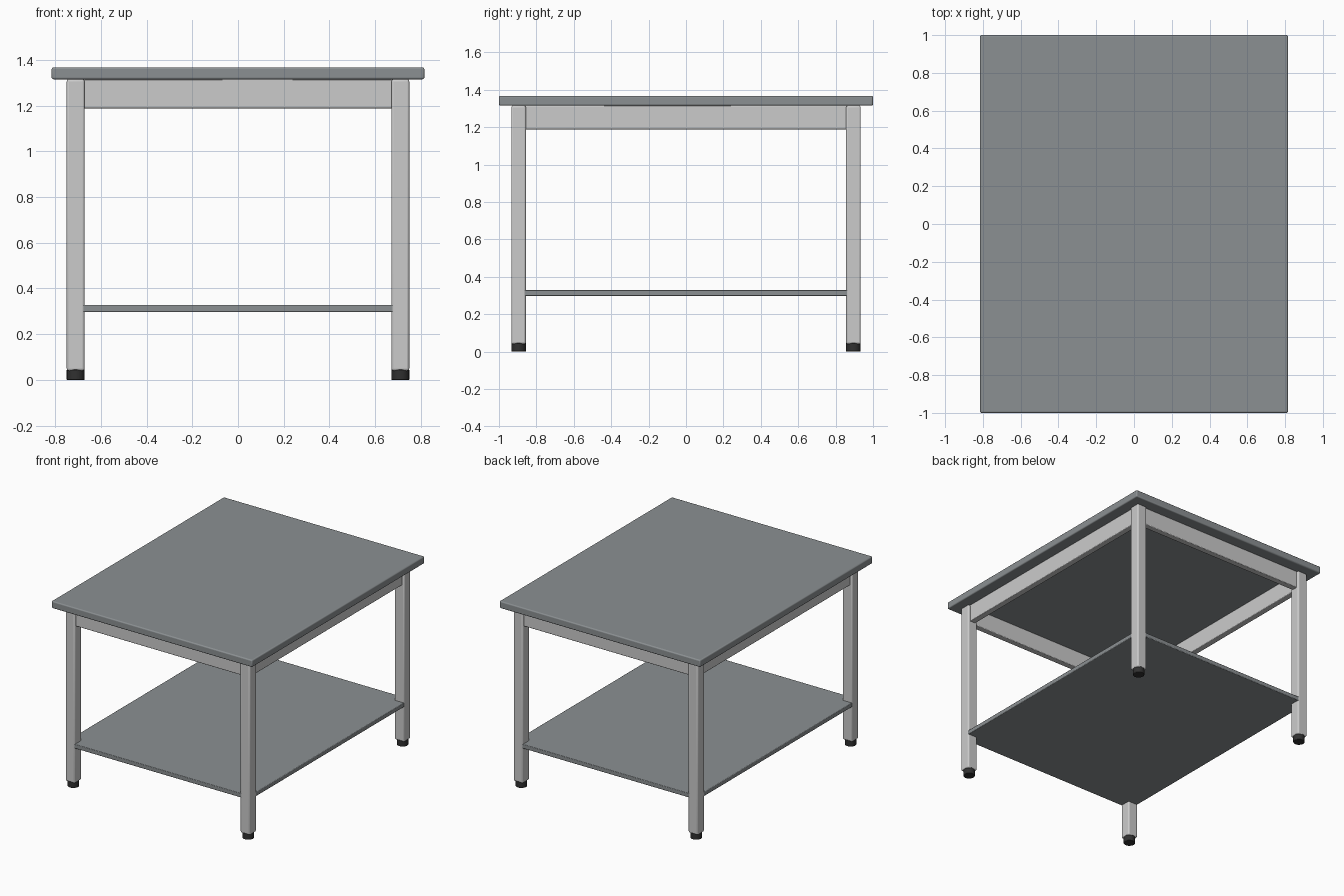
import bpy
import math

if "Cube" in bpy.data.objects:
    bpy.data.objects.remove(bpy.data.objects["Cube"])


def material(name, rgb):
    m = bpy.data.materials.new(name)
    m.diffuse_color = (*rgb, 1)
    m.use_nodes = True
    m.node_tree.nodes["Principled BSDF"].inputs["Base Color"].default_value = m.diffuse_color
    return m


SLATE = material("slate_grey", (0.26, 0.28, 0.29))
METAL = material("light_metal", (0.75, 0.75, 0.77))
RUBBER = material("black_rubber", (0.03, 0.03, 0.03))


def finish(ob, name, mat, bevel, segments):
    ob.name = name
    ob.data.materials.append(mat)
    bpy.ops.object.transform_apply(location=False, rotation=False, scale=True)
    b = ob.modifiers.new("rounded_edges", "BEVEL")
    b.width = bevel
    b.segments = segments
    b.limit_method = "ANGLE"
    b.angle_limit = math.radians(40)
    bpy.ops.object.shade_smooth_by_angle(angle=math.radians(35))
    return ob


def box(name, centre, size, z0, z1, mat, bevel=0.004, segments=2):
    bpy.ops.mesh.primitive_cube_add(size=1, location=(*centre, (z0 + z1) / 2))
    ob = bpy.context.object
    ob.scale = (*size, z1 - z0)
    return finish(ob, name, mat, bevel, segments)


LX, LY, LEG = 0.71, 0.895, 0.078   # leg centres and width
APRON = 0.045

# Table top and lower shelf (shelf corners sit inside the legs)
box("table_top", (0, 0), (1.63, 2.0), 1.315, 1.367, SLATE, 0.008, 3)
box("lower_shelf", (0, 0), (1.494, 1.864), 0.297, 0.328, SLATE, 0.004, 2)

# Legs with round rubber feet
for sx, side in ((-1, "left"), (1, "right")):
    for sy, end in ((-1, "front"), (1, "back")):
        tag = f"{end}_{side}"
        box(f"{tag}_leg", (sx * LX, sy * LY), (LEG, LEG), 0.04, 1.315, METAL, 0.01, 3)
        bpy.ops.mesh.primitive_cylinder_add(
            vertices=24, radius=0.039, depth=0.046, location=(sx * LX, sy * LY, 0.023))
        finish(bpy.context.object, f"{tag}_foot", RUBBER, 0.003, 2)

# Apron rails between the legs
for s, end, side in ((-1, "front", "left"), (1, "back", "right")):
    box(f"{end}_apron", (0, s * LY), (2 * LX - LEG + 0.01, APRON), 1.188, 1.315, METAL)
    box(f"{side}_apron", (s * LX, 0), (APRON, 2 * LY - LEG + 0.01), 1.188, 1.315, METAL)
